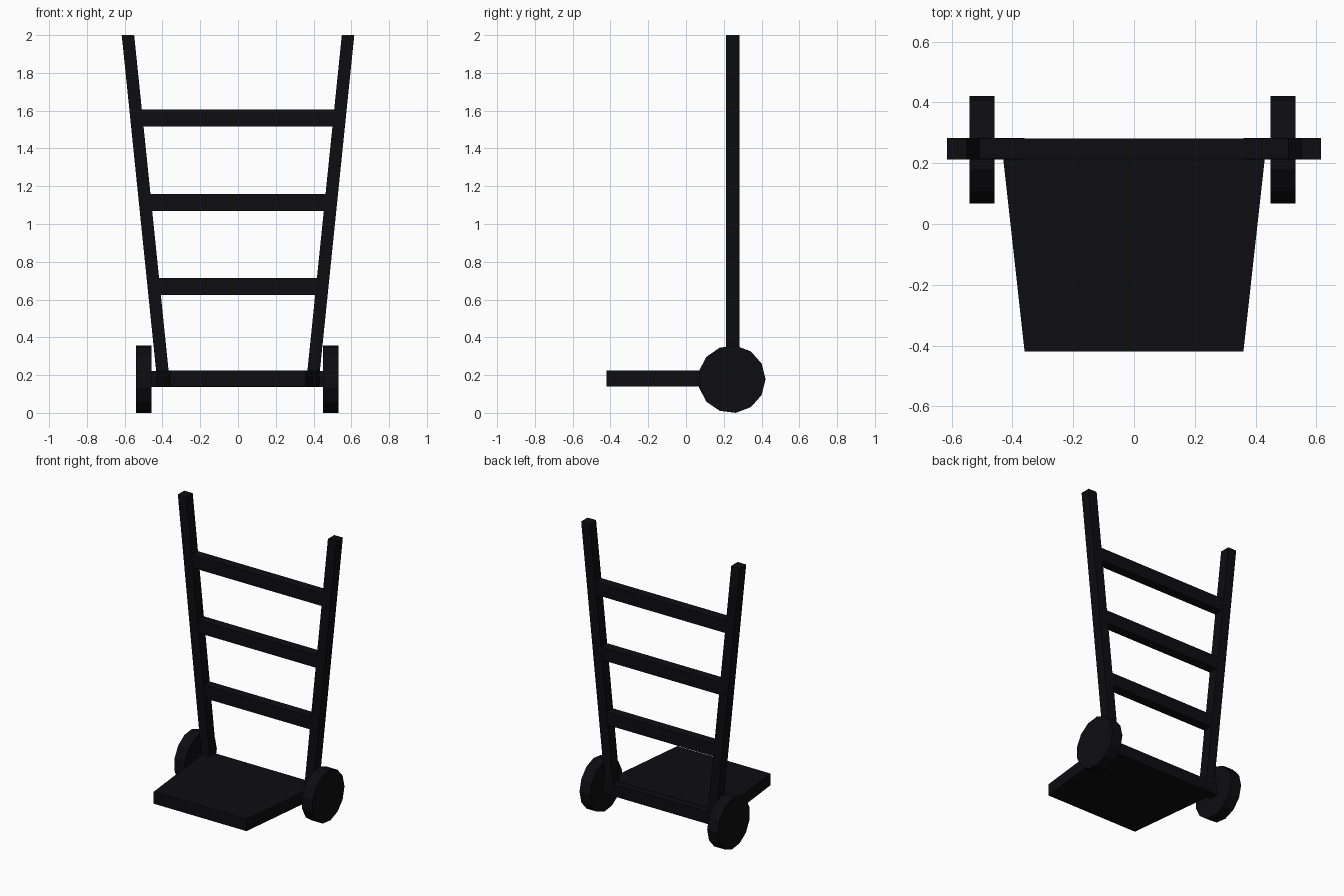
import bpy, bmesh, math

if "Cube" in bpy.data.objects:
    bpy.data.objects.remove(bpy.data.objects["Cube"])

black = bpy.data.materials.new("black_paint")
black.diffuse_color = (0.004, 0.004, 0.005, 1)
black.use_nodes = True
black.node_tree.nodes["Principled BSDF"].inputs["Base Color"].default_value = black.diffuse_color


def prism(name, outline, depth, place):
    """Extrude a 2D outline; place(u, v, d) maps it into 3D."""
    bm = bmesh.new()
    rings = [[bm.verts.new(place(u, v, d)) for u, v in outline] for d in depth]
    n = len(outline)
    for ring in rings:
        bm.faces.new(ring)
    for i in range(n):
        j = (i + 1) % n
        bm.faces.new((rings[0][i], rings[0][j], rings[1][j], rings[1][i]))
    bmesh.ops.recalc_face_normals(bm, faces=bm.faces)
    mesh = bpy.data.meshes.new(name)
    bm.to_mesh(mesh)
    bm.free()
    mesh.materials.append(black)
    ob = bpy.data.objects.new(name, mesh)
    bpy.context.collection.objects.link(ob)
    return ob


def front(u, v, d):
    return (u, d, v)


def top(u, v, d):
    return (u, v, d)


def side(u, v, d):
    return (d, u, v)


Y = (0.212, 0.283)


def rail_x(z):
    return 0.393 + (z - 0.15) * 0.1025


# Leaning side rails with level ends
for s, label in ((-1, "left"), (1, "right")):
    lo, hi, w = 0.15, 2.0, 0.033
    prism(label + "_rail",
          [(s * (rail_x(lo) - w), lo), (s * (rail_x(lo) + w), lo),
           (s * (rail_x(hi) + w), hi), (s * (rail_x(hi) - w), hi)], Y, front)

# Cross rungs, ending inside the rails
for i, z in enumerate((0.67, 1.115, 1.56)):
    x = rail_x(z)
    prism(f"rung_{i + 1}",
          [(-x, z - 0.045), (x, z - 0.045), (x, z + 0.045), (-x, z + 0.045)],
          (Y[0] + 0.002, Y[1] - 0.002), front)

# Axle bar between the wheels
prism("axle_bar", [(-0.47, 0.138), (0.46, 0.138), (0.46, 0.222), (-0.47, 0.222)],
      (Y[0] + 0.002, Y[1] - 0.002), front)

# Tapered load plate
prism("load_plate", [(-0.36, -0.42), (0.36, -0.42), (0.432, 0.23), (-0.432, 0.23)],
      (0.14, 0.224), top)

# Thirteen-sided wheels
circle = [(0.242 + 0.179 * math.cos(k * math.tau / 13),
           0.178 + 0.179 * math.sin(k * math.tau / 13)) for k in range(13)]
prism("left_wheel", circle, (-0.541, -0.459), side)
prism("right_wheel", circle, (0.45, 0.532), side)
